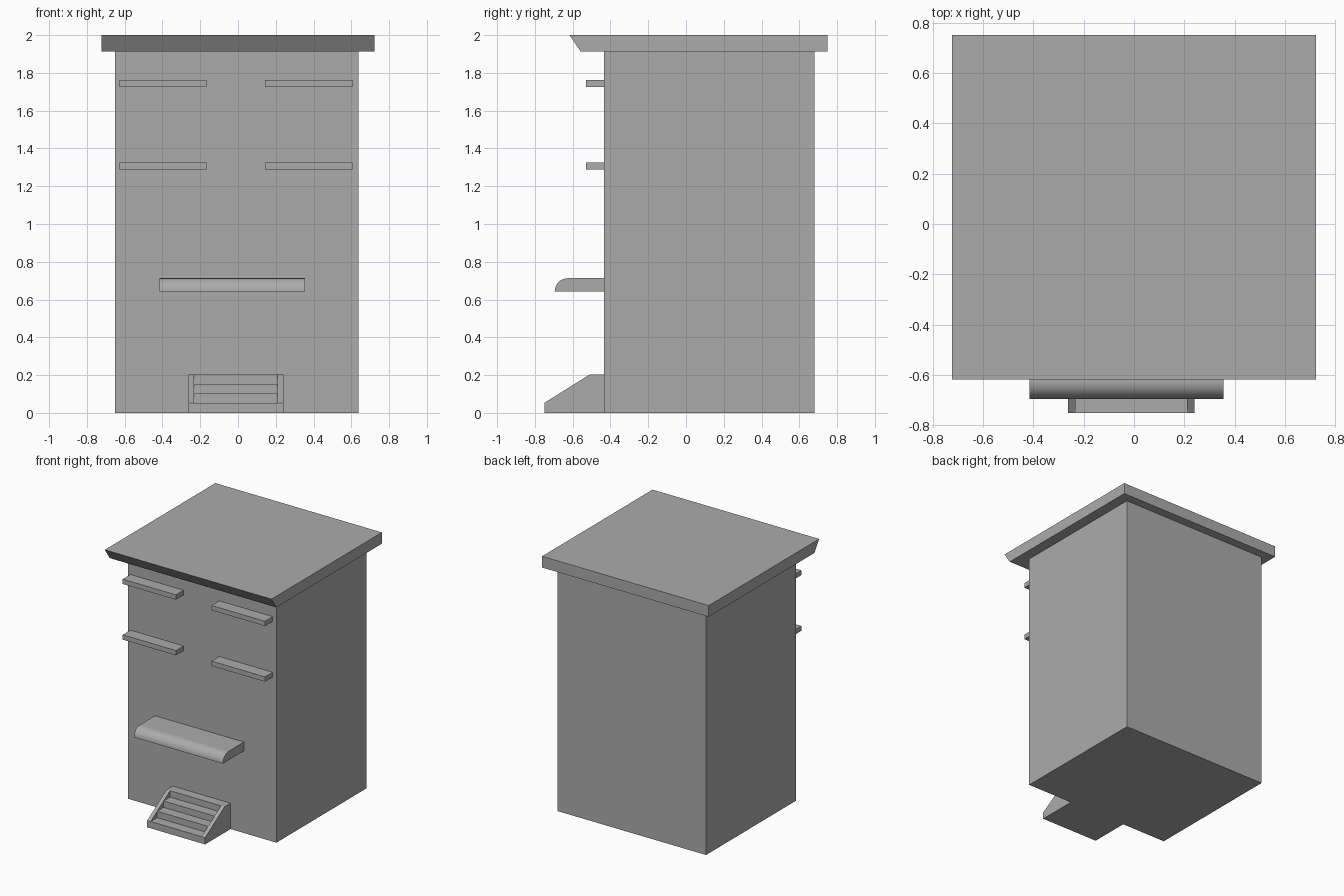
import bpy, bmesh, math

if "Cube" in bpy.data.objects:
    bpy.data.objects.remove(bpy.data.objects["Cube"], do_unlink=True)

grey = bpy.data.materials.new("medium grey")
grey.use_nodes = True
GREY = (0.41, 0.41, 0.41, 1)
grey.diffuse_color = GREY
grey.node_tree.nodes["Principled BSDF"].inputs["Base Color"].default_value = GREY


def extrude_x(name, profile, x0, x1):
    """Sweep a closed (y, z) profile from x0 to x1."""
    bm = bmesh.new()
    face = bm.faces.new([bm.verts.new((x0, y, z)) for y, z in profile])
    swept = bmesh.ops.extrude_face_region(bm, geom=[face])["geom"]
    moved = [v for v in swept if isinstance(v, bmesh.types.BMVert)]
    bmesh.ops.translate(bm, verts=moved, vec=(x1 - x0, 0, 0))
    bmesh.ops.recalc_face_normals(bm, faces=bm.faces)
    mesh = bpy.data.meshes.new(name)
    bm.to_mesh(mesh)
    bm.free()
    mesh.materials.append(grey)
    obj = bpy.data.objects.new(name, mesh)
    bpy.context.collection.objects.link(obj)
    return obj


def box(name, x0, x1, y0, y1, z0, z1):
    return extrude_x(name, [(y0, z0), (y1, z0), (y1, z1), (y0, z1)], x0, x1)


WALL = -0.435

# Main block and overhanging roof with a raked front edge
box("building_body", -0.65, 0.638, WALL, 0.68, 0, 1.93)
extrude_x("roof_slab", [(-0.557, 1.912), (0.75, 1.912), (0.75, 2), (-0.617, 2)],
          -0.722, 0.722)

# Window ledges, two on each side
for side, x0, x1 in (("right", -0.628, -0.167), ("left", 0.142, 0.605)):
    for level, z in (("lower", 1.288), ("upper", 1.724)):
        box(f"{level}_{side}_ledge", x0, x1, -0.53, WALL + 0.01, z, z + 0.038)

# Entrance canopy with a rounded front
RADIUS = 0.07
curve = [(-0.625 - RADIUS * math.cos(a), 0.643 + RADIUS * math.sin(a))
         for a in (math.pi / 2 * i / 12 for i in range(13))]
canopy = extrude_x("entrance_canopy",
                   curve + [(WALL + 0.01, 0.713), (WALL + 0.01, 0.643)], -0.415, 0.356)
bpy.context.view_layer.objects.active = canopy
canopy.select_set(True)
bpy.ops.object.shade_smooth_by_angle(angle=math.radians(30))

# Entrance steps
FRONT, RUN, RISE, LOW = -0.75, 0.08, 0.05, 0.053
BACK = WALL + 0.01
steps = [(BACK, 0), (FRONT, 0)]
for i in range(4):
    y, z = FRONT + RUN * i, LOW + RISE * i
    if i:
        steps.append((y, z - RISE))
    steps.append((y, z))
steps.append((BACK, LOW + RISE * 3))
extrude_x("entrance_steps", steps, -0.232, 0.21)

# Sloping cheek walls beside the steps
cheek = [(BACK, 0), (FRONT, 0), (FRONT, LOW), (FRONT + RUN * 3, LOW + RISE * 3),
         (BACK, LOW + RISE * 3)]
for side, x0, x1 in (("right", -0.262, -0.232), ("left", 0.21, 0.24)):
    extrude_x(f"{side}_step_wall", cheek, x0, x1)
